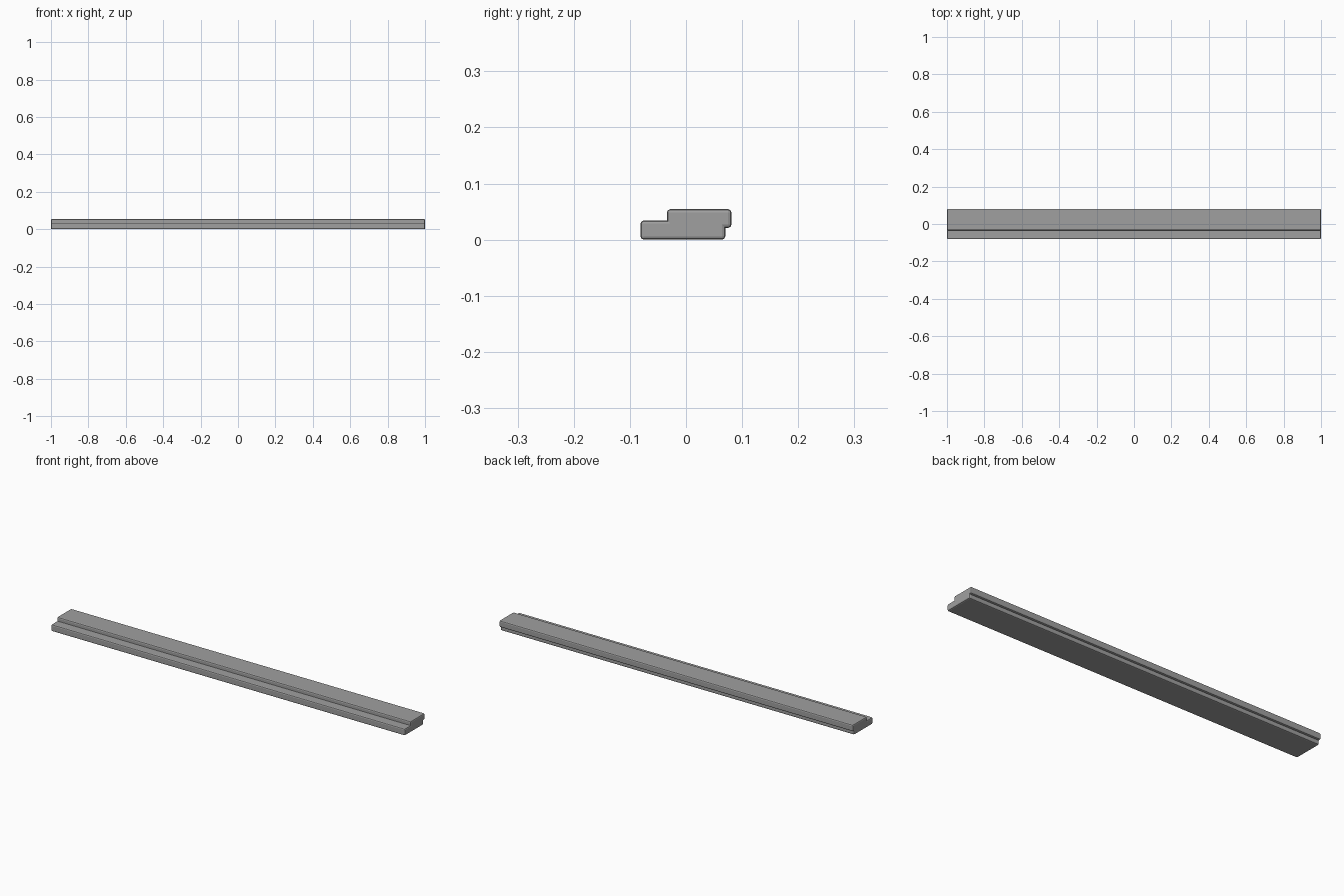
import bpy

if "Cube" in bpy.data.objects:
    bpy.data.objects.remove(bpy.data.objects["Cube"])

# Dark grey finish
grey = bpy.data.materials.new("dark_grey")
grey.diffuse_color = (0.35, 0.35, 0.35, 1)
grey.use_nodes = True
grey.node_tree.nodes["Principled BSDF"].inputs["Base Color"].default_value = grey.diffuse_color


def slab(name, y0, y1, z0, z1, bevel=0.006):
    # Full-length bar with crisp two-step rounded edges
    bpy.ops.mesh.primitive_cube_add(size=1, location=(0, (y0 + y1) / 2, (z0 + z1) / 2))
    ob = bpy.context.object
    ob.name = name
    ob.scale = (2, y1 - y0, z1 - z0)
    bpy.ops.object.transform_apply(location=False, rotation=False, scale=True)
    ob.data.materials.append(grey)
    mod = ob.modifiers.new("rounded_edges", 'BEVEL')
    mod.width = bevel
    mod.segments = 2
    return ob


# Lower slab, set towards the front
slab("lower_slab", -0.081, 0.07, 0.0, 0.0345)
# Upper slab, set back and sunk into the lower one
slab("upper_slab", -0.034, 0.081, 0.021, 0.0545)
